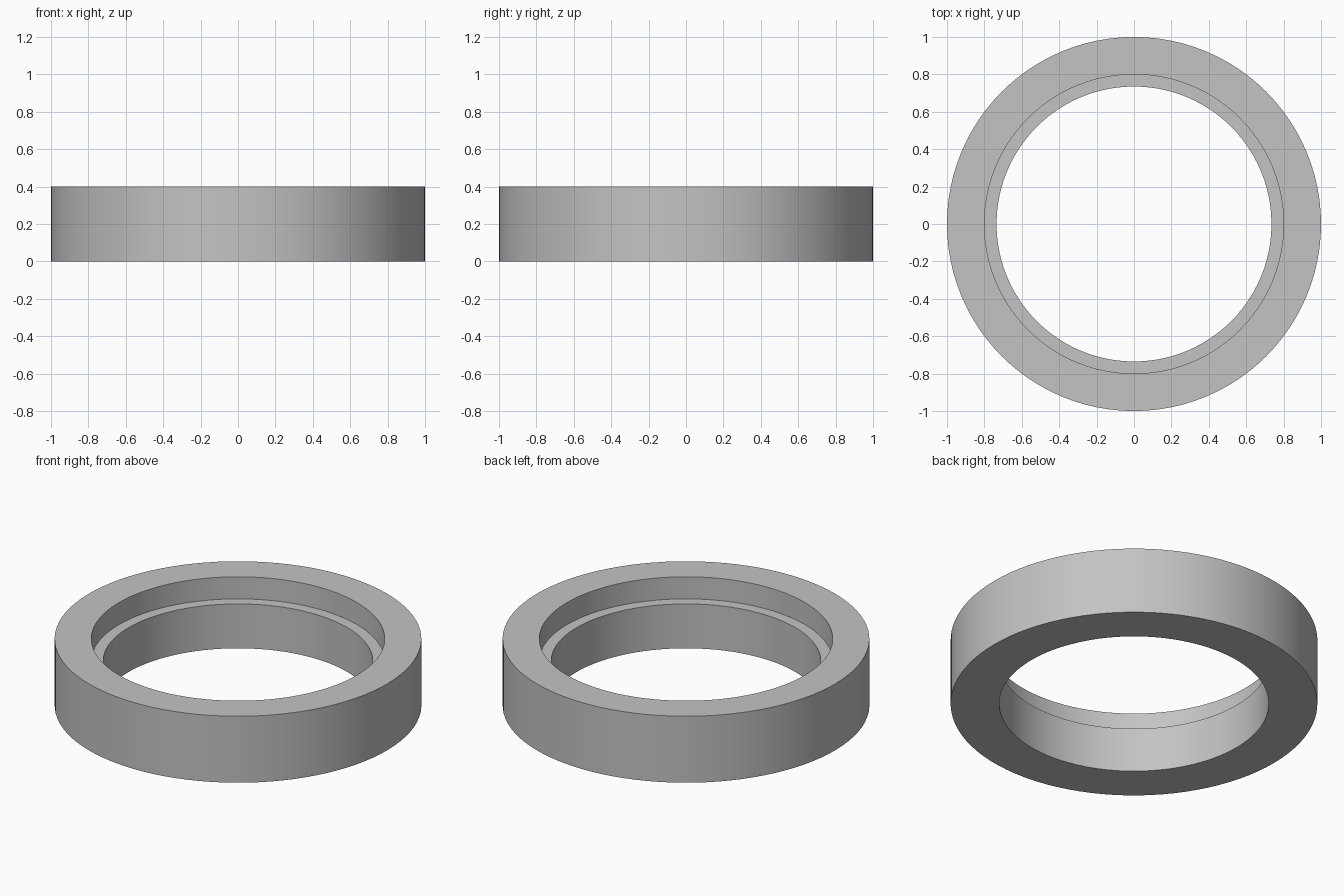
import bpy, bmesh, math
from mathutils import Matrix

cube = bpy.data.objects.get("Cube")
if cube:
    bpy.data.objects.remove(cube, do_unlink=True)

SEGMENTS = 96

grey = bpy.data.materials.new("plain grey")
grey.use_nodes = True
colour = (0.55, 0.55, 0.55, 1)
grey.diffuse_color = colour
grey.node_tree.nodes["Principled BSDF"].inputs["Base Color"].default_value = colour

# Cross-section (radius, height): square ring with a ledge inside the top
profile = [(0.735, 0), (1, 0), (1, 0.4), (0.8, 0.4), (0.8, 0.267), (0.735, 0.267)]

# Revolve the section around z
bm = bmesh.new()
rings = []
for i in range(SEGMENTS):
    turn = Matrix.Rotation(math.tau * i / SEGMENTS, 3, "Z")
    rings.append([bm.verts.new(turn @ bm.verts.new((r, 0, z)).co) for r, z in profile])
bmesh.ops.delete(bm, geom=[v for v in bm.verts if v not in {w for ring in rings for w in ring}], context="VERTS")
for i, ring in enumerate(rings):
    following = rings[(i + 1) % SEGMENTS]
    for j in range(len(profile)):
        k = (j + 1) % len(profile)
        bm.faces.new((ring[j], following[j], following[k], ring[k]))
bmesh.ops.recalc_face_normals(bm, faces=bm.faces)

mesh = bpy.data.meshes.new("stepped_ring")
bm.to_mesh(mesh)
bm.free()
mesh.materials.append(grey)
ring_object = bpy.data.objects.new("stepped_ring", mesh)
bpy.context.collection.objects.link(ring_object)

# Smooth walls with crisp rims
bpy.ops.object.select_all(action="DESELECT")
ring_object.select_set(True)
bpy.context.view_layer.objects.active = ring_object
bpy.ops.object.shade_smooth_by_angle(angle=math.radians(30))
